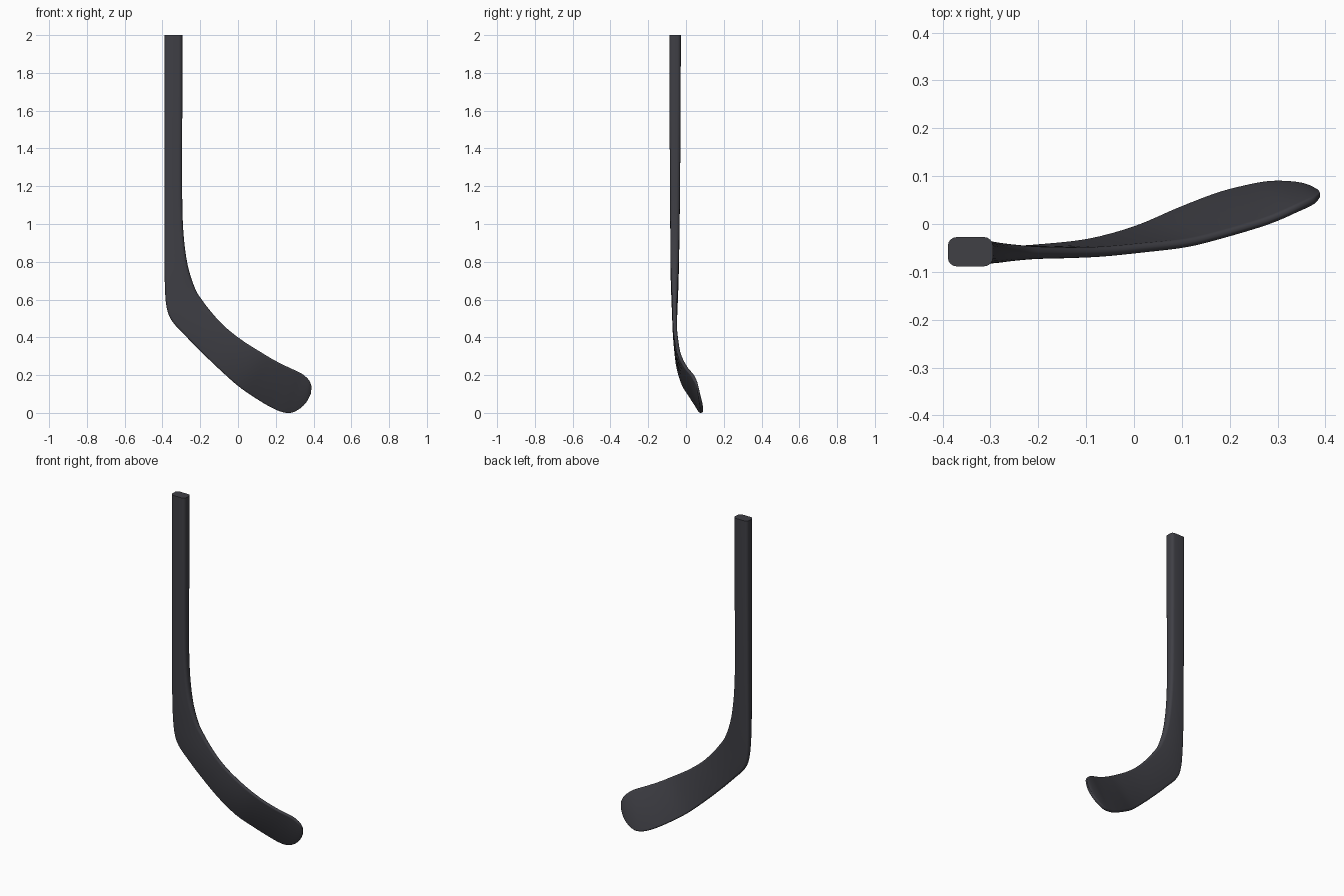
import bpy, math
from mathutils import Vector

if "Cube" in bpy.data.objects:
    bpy.data.objects.remove(bpy.data.objects["Cube"])

# Stations along the stick: heel-side edge (x, y, z), inner edge (x, y, z), thickness
S = [
    (-.389, -.058, 2.0, -.295, -.058, 2.0, .061),
    (-.389, -.058, 1.6, -.295, -.058, 1.6, .059),
    (-.389, -.058, 1.2, -.296, -.058, 1.22, .053),
    (-.389, -.059, .90, -.290, -.059, .97, .048),
    (-.388, -.060, .70, -.268, -.060, .79, .042),
    (-.379, -.060, .565, -.228, -.060, .66, .032),
    (-.350, -.060, .487, -.190, -.060, .597, .026),
    (-.280, -.058, .410, -.130, -.060, .520, .023),
    (-.200, -.052, .328, -.060, -.058, .448, .021),
    (-.100, -.040, .232, .025, -.050, .382, .020),
    (.000, -.012, .143, .115, -.040, .325, .019),
    (.090, .027, .080, .190, -.022, .280, .018),
    (.170, .058, .032, .265, .000, .242, .018),
    (.230, .074, .006, .305, .015, .224, .018),
    (.280, .083, .001, .338, .030, .207, .018),
    (.325, .083, .022, .362, .041, .188, .018),
    (.360, .078, .055, .379, .050, .168, .016),
    (.385, .068, .100, .389, .061, .140, .010),
]
STEPS, CORNER = 4, 5


def spline(i, t):
    """Catmull-Rom value of every station column between i and i + 1."""
    p = [S[min(max(i + k, 0), len(S) - 1)] for k in (-1, 0, 1, 2)]
    return [.5 * (2 * b + (c - a) * t + (2 * a - 5 * b + 4 * c - d) * t ** 2
                  + (3 * b - a - 3 * c + d) * t ** 3) for a, b, c, d in zip(*p)]


# Smoothly resampled stations
rows = [spline(i, j / STEPS) for i in range(len(S) - 1) for j in range(STEPS)]
rows.append(list(S[-1]))
mids = [(Vector(r[:3]) + Vector(r[3:6])) / 2 for r in rows]

# Rounded-rectangle rings: boxy on the shaft, fully rounded edges on the blade
verts, faces = [], []
for k, r in enumerate(rows):
    edge = Vector(r[3:6]) - Vector(r[:3])
    half_w, half_t = edge.length / 2, r[6] / 2
    edge.normalize()
    path = mids[min(k + 1, len(mids) - 1)] - mids[max(k - 1, 0)]
    normal = edge.cross(path).normalized()
    rad = min(.018, half_t * .95, half_w * .95)
    for q, (sx, sy) in enumerate(((1, 1), (-1, 1), (-1, -1), (1, -1))):
        for c in range(CORNER):
            a = math.pi / 2 * (q + c / (CORNER - 1))
            u = sx * (half_w - rad) + rad * math.cos(a)
            v = sy * (half_t - rad) + rad * math.sin(a)
            verts.append(mids[k] + edge * u + normal * v)

n = 4 * CORNER
for k in range(len(rows) - 1):
    for j in range(n):
        a, b = k * n + j, k * n + (j + 1) % n
        faces.append((a, b, b + n, a + n))
faces.append(tuple(reversed(range(n))))
faces.append(tuple(range((len(rows) - 1) * n, len(rows) * n)))

# Stick: shaft and blade as one continuous moulded body
mesh = bpy.data.meshes.new("hockey_stick")
mesh.from_pydata(verts, [], faces)
stick = bpy.data.objects.new("hockey_stick", mesh)
bpy.context.collection.objects.link(stick)
bpy.context.view_layer.objects.active = stick
stick.select_set(True)
bpy.ops.object.mode_set(mode='EDIT')
bpy.ops.mesh.select_all(action='SELECT')
bpy.ops.mesh.normals_make_consistent(inside=False)
bpy.ops.object.mode_set(mode='OBJECT')
bpy.ops.object.shade_smooth_by_angle(angle=math.radians(40))

mat = bpy.data.materials.new("dark_composite")
mat.diffuse_color = (.05, .05, .06, 1)
mat.use_nodes = True
mat.node_tree.nodes["Principled BSDF"].inputs["Base Color"].default_value = mat.diffuse_color
mesh.materials.append(mat)
